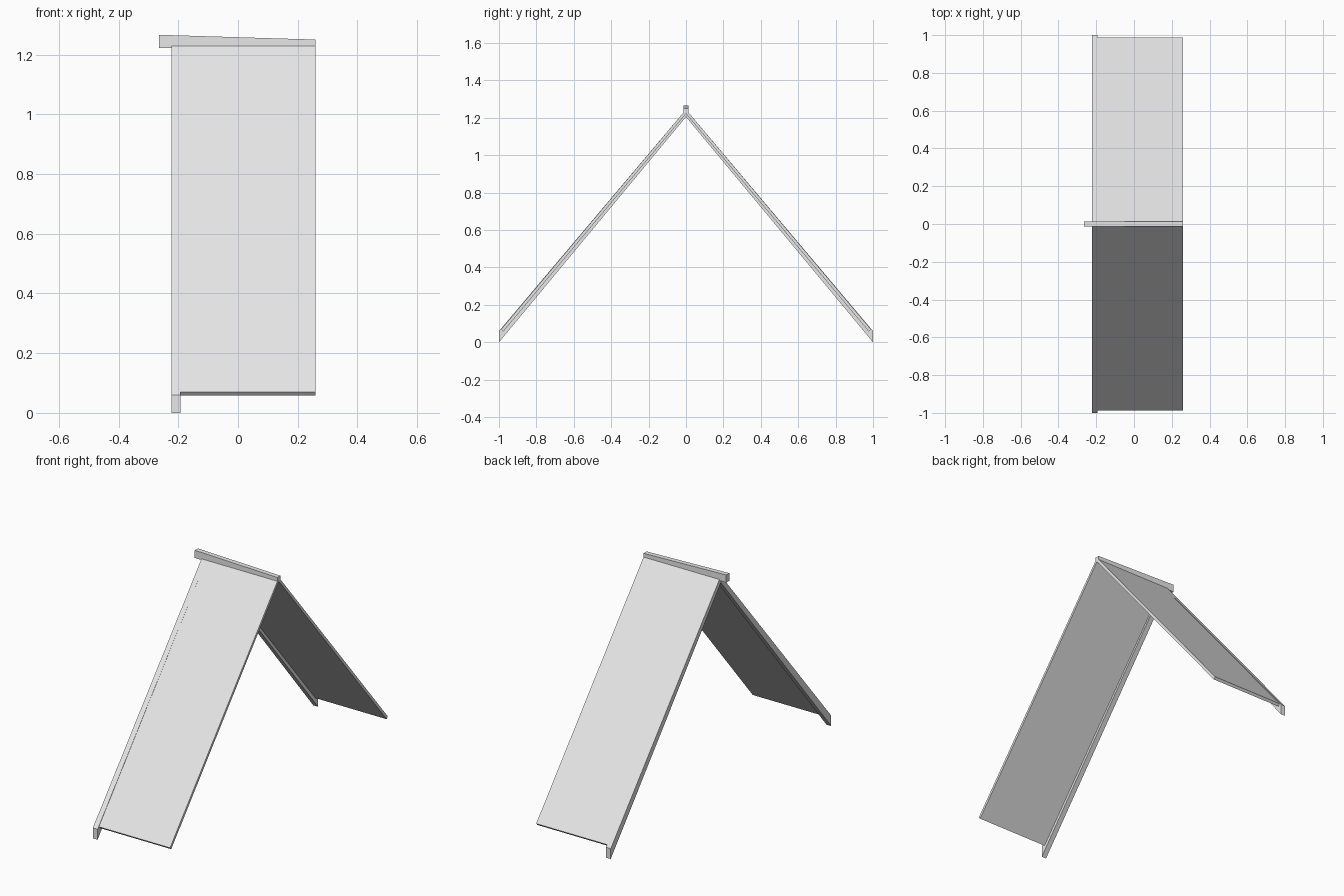
import bpy
import bmesh

cube = bpy.data.objects.get("Cube")
if cube:
    bpy.data.objects.remove(cube)


def material(name, value):
    mat = bpy.data.materials.new(name)
    mat.use_nodes = True
    colour = (value, value, value, 1)
    mat.diffuse_color = colour
    mat.node_tree.nodes["Principled BSDF"].inputs["Base Color"].default_value = colour
    return mat


GREY = material("light grey", 0.8)


def loft(name, start, end, x0, x1):
    """Join two matching (y, z) outlines placed at x0 and x1 into a solid."""
    bm = bmesh.new()
    a = [bm.verts.new((x0, y, z)) for y, z in start]
    b = [bm.verts.new((x1, y, z)) for y, z in end]
    bm.faces.new(a)
    bm.faces.new(b[::-1])
    for i in range(len(a)):
        j = (i + 1) % len(a)
        bm.faces.new((a[i], b[i], b[j], a[j]))
    bmesh.ops.recalc_face_normals(bm, faces=bm.faces[:])
    mesh = bpy.data.meshes.new(name)
    bm.to_mesh(mesh)
    bm.free()
    obj = bpy.data.objects.new(name, mesh)
    mesh.materials.append(GREY)
    bpy.context.collection.objects.link(obj)
    return obj


def box_outline(half, bottom, top):
    return [(-half, bottom), (half, bottom), (half, top), (-half, top)]


# Sloping roof panels and the gable board halves at their end
panel = [(0, 1.245), (0.988, 0.07), (0.977, 0.058), (0, 1.222)]
board = [(0, 1.245), (1, 0.06), (1, 0), (0, 1.205)]
for side, sign in (("front", -1), ("back", 1)):
    for name, outline, x0, x1 in (("roof_panel", panel, -0.192, 0.26),
                                  ("gable_board", board, -0.222, -0.192)):
        points = [(y * sign, z) for y, z in outline]
        loft(side + "_" + name, points, points, x0, x1)

# Ridge beam, tapering away from the gable
loft("ridge_beam", box_outline(0.014, 1.222, 1.266),
     box_outline(0.014, 1.222, 1.25), -0.265, 0.26)
